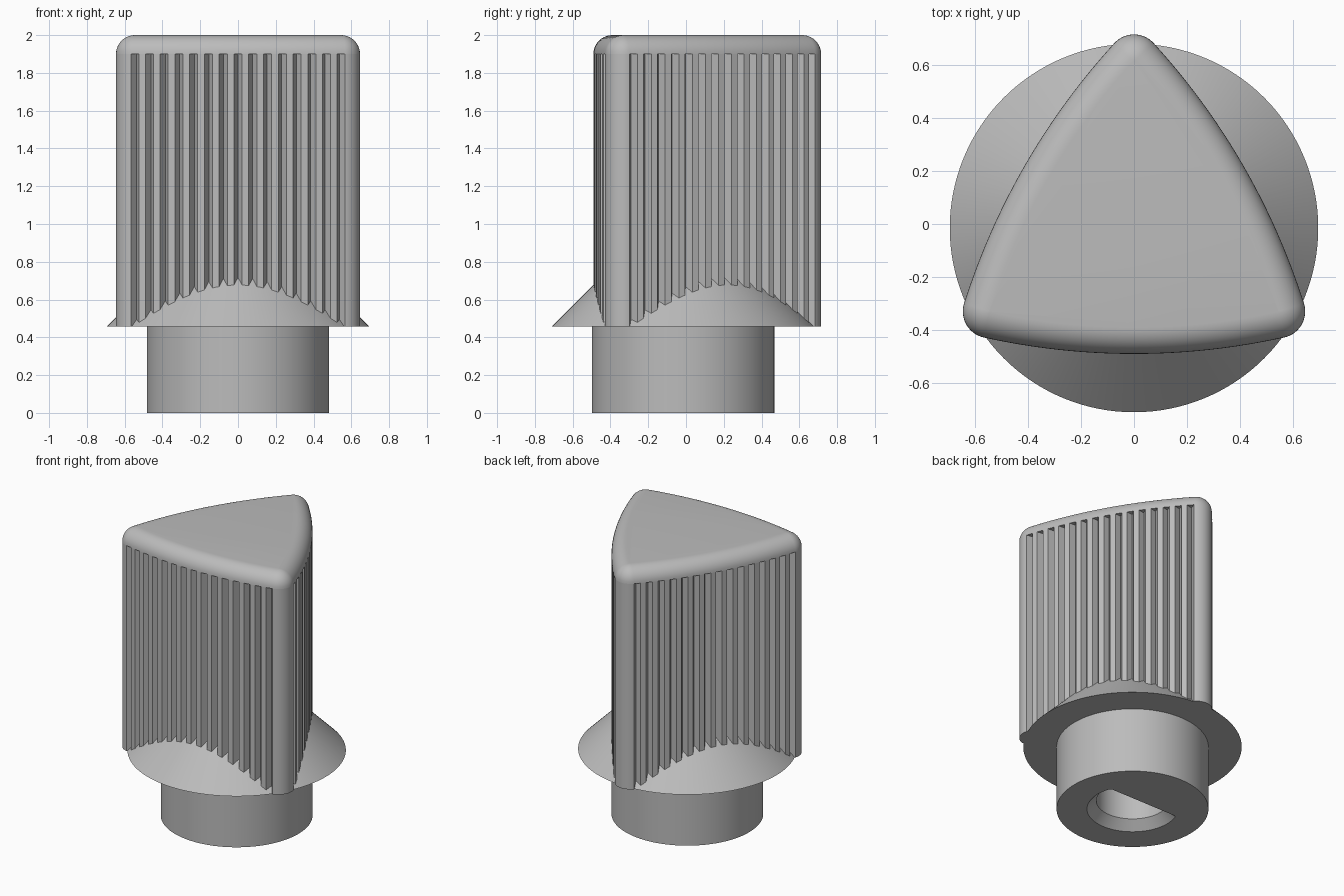
import bpy, bmesh, math
from mathutils import Vector, Matrix

cube = bpy.data.objects.get("Cube")
if cube:
    bpy.data.objects.remove(cube)

AXIS_Y = -0.015          # the common axis of every part
FLANGE_Z, CAP_Z, TOP_Z = 0.457, 1.9, 2.0
REACH, MID = 0.73, 0.475  # axis to corner tip, axis to middle of a side
CORNER_R = 0.101

grey = bpy.data.materials.new("matte_grey")
grey.use_nodes = True
colour = (0.5, 0.5, 0.5, 1)
grey.diffuse_color = colour
grey.node_tree.nodes["Principled BSDF"].inputs["Base Color"].default_value = colour


def loft(name, rings):
    """Skin a list of (outline, z) rings and close both ends."""
    bm = bmesh.new()
    loops = [[bm.verts.new((p[0], p[1] + AXIS_Y, z)) for p in outline] for outline, z in rings]
    for low, high in zip(loops, loops[1:]):
        for i in range(len(low)):
            j = (i + 1) % len(low)
            bm.faces.new((low[i], low[j], high[j], high[i]))
    bm.faces.new(loops[0])
    bm.faces.new(loops[-1])
    bmesh.ops.recalc_face_normals(bm, faces=bm.faces)
    mesh = bpy.data.meshes.new(name)
    bm.to_mesh(mesh)
    bm.free()
    mesh.materials.append(grey)
    obj = bpy.data.objects.new(name, mesh)
    bpy.context.collection.objects.link(obj)
    bpy.ops.object.select_all(action="DESELECT")
    obj.select_set(True)
    bpy.context.view_layer.objects.active = obj
    bpy.ops.object.shade_smooth_by_angle(angle=math.radians(30))
    return obj


def circle(radius, flat=None, n=128):
    """Circle, optionally cut off straight at y = flat."""
    points = []
    for i in range(n):
        a = math.tau * i / n
        r = radius
        if flat and r * math.sin(a) > flat:
            r = flat / math.sin(a)
        points.append((r * math.cos(a), r * math.sin(a)))
    return points


def polar(centre, radius, angle):
    """Point at an angle measured from straight down, towards +x."""
    return centre + radius * Vector((math.sin(angle), -math.cos(angle)))


def grip_outline(inset=0.0, grooves=0, depth=0.04, share=0.55):
    """Three bowed sides joined by round corners, optionally with V grooves."""
    reach = REACH - CORNER_R
    cx, cy = reach * math.cos(math.pi / 6), -reach / 2
    k = cy + MID
    side_r = (cx * cx + k * k - CORNER_R ** 2) / (2 * (k - CORNER_R))
    side_c, corner_c = Vector((0, side_r - MID)), Vector((cx, cy))
    half = math.asin(cx / (side_r - CORNER_R))
    r = side_r - inset
    side = []
    if grooves:
        pitch = 2 * half / (grooves - 1 + share)
        for g in range(grooves):
            a = -half + g * pitch
            side += [polar(side_c, r, a), polar(side_c, r - depth, a + pitch * share / 2),
                     polar(side_c, r, a + pitch * share)]
    else:
        side = [polar(side_c, r, half * (i / 12 - 1)) for i in range(25)]
    # round corner sweeping on to the next side
    sweep = math.tau / 3 - 2 * half
    side += [polar(corner_c, CORNER_R - inset, half + sweep * i / 16) for i in range(1, 16)]
    return [Matrix.Rotation(math.tau * s / 3, 2) @ p for s in range(3) for p in side]


# Grooved grip
ribbed = grip_outline(grooves=15)
loft("ribbed_grip", [(ribbed, FLANGE_Z), (ribbed, CAP_Z)])

# Cap with a rounded top edge
fillet = TOP_Z - CAP_Z
steps = [math.pi / 2 * i / 10 for i in range(11)]
loft("rounded_cap", [(grip_outline(fillet * (1 - math.cos(a))), CAP_Z + fillet * math.sin(a))
                     for a in steps])

# Conical flange
loft("flange", [(circle(0.695), FLANGE_Z), (circle(0.3), FLANGE_Z + 0.395)])

# Stem with a chamfered D-shaped shaft hole
FLAT = 0.107
loft("stem", [(circle(0.483), FLANGE_Z), (circle(0.483), 0), (circle(0.29, FLAT), 0),
              (circle(0.23, FLAT), 0.06), (circle(0.23, FLAT), 0.42)])
